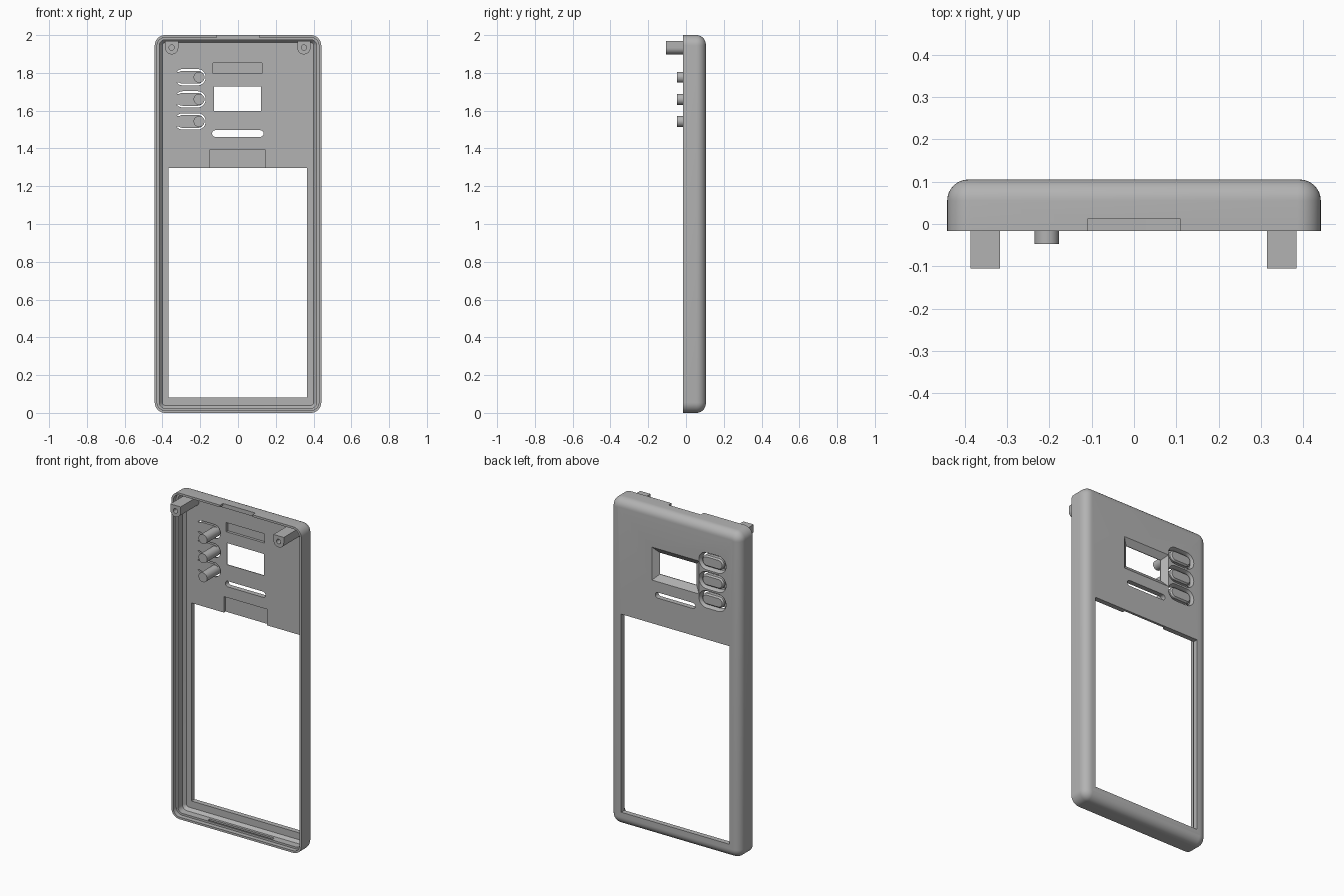
import bpy, bmesh, math

if "Cube" in bpy.data.objects:
    bpy.data.objects.remove(bpy.data.objects["Cube"], do_unlink=True)

# Single grey plastic
GREY = (0.45, 0.45, 0.45, 1)
plastic = bpy.data.materials.new("grey plastic")
plastic.use_nodes = True
plastic.diffuse_color = GREY
plastic.node_tree.nodes["Principled BSDF"].inputs["Base Color"].default_value = GREY

BACK, FLOOR, RIM = 0.105, 0.074, -0.016   # y levels of the shell
HALF_W, HEIGHT = 0.441, 2.0


def rounded(cx, cz, w, h, r, y, steps=8):
    """Ring of points: a rounded rectangle facing y."""
    ring = []
    for sx, sz, start in ((1, 1, 0), (-1, 1, 90), (-1, -1, 180), (1, -1, 270)):
        for i in range(steps + 1):
            a = math.radians(start + 90 * i / steps)
            ring.append((cx + sx * (w / 2 - r) + r * math.cos(a), y,
                         cz + sz * (h / 2 - r) + r * math.sin(a)))
    return ring


def rect(x0, x1, z0, z1, y):
    return [(x0, y, z0), (x1, y, z0), (x1, y, z1), (x0, y, z1)]


def loft(name, rings):
    """Closed solid through rings of equal length."""
    bm = bmesh.new()
    loops = [[bm.verts.new(p) for p in ring] for ring in rings]
    n = len(loops[0])
    for a, b in zip(loops, loops[1:]):
        for i in range(n):
            j = (i + 1) % n
            bm.faces.new((a[i], a[j], b[j], b[i]))
    bm.faces.new(loops[0])
    bm.faces.new(loops[-1])
    bmesh.ops.recalc_face_normals(bm, faces=bm.faces)
    mesh = bpy.data.meshes.new(name)
    bm.to_mesh(mesh)
    bm.free()
    mesh.materials.append(plastic)
    obj = bpy.data.objects.new(name, mesh)
    bpy.context.collection.objects.link(obj)
    return obj


def activate(obj):
    bpy.ops.object.select_all(action='DESELECT')
    obj.select_set(True)
    bpy.context.view_layer.objects.active = obj


def cut(obj, rings):
    """Subtract a lofted solid and discard the cutter."""
    cutter = loft("cutter", rings)
    cutter.hide_render = True
    mod = obj.modifiers.new("cut", 'BOOLEAN')
    mod.object, mod.operation, mod.solver = cutter, 'DIFFERENCE', 'EXACT'
    activate(obj)
    bpy.ops.object.modifier_apply(modifier=mod.name)
    bpy.data.objects.remove(cutter, do_unlink=True)


def smooth(obj):
    activate(obj)
    bpy.ops.object.shade_smooth_by_angle(angle=math.radians(30))


# Shell: outer fillet, side wall, stepped rim, inner floor
def shell_ring(inset, y):
    return rounded(0, HEIGHT / 2, 2 * (HALF_W - inset), HEIGHT - 2 * inset,
                   max(0.055 - inset, 0.005), y)


FILLET = 0.05
profile = []
for i in range(9):
    a = math.radians(90 * i / 8)
    profile.append((FILLET * (1 - math.sin(a)), BACK - FILLET * (1 - math.cos(a))))
profile += [(0, RIM), (0.013, RIM), (0.013, 0.012), (0.025, 0.012),
            (0.025, 0.055), (0.04, FLOOR)]
shell = loft("case_shell", [shell_ring(i, y) for i, y in profile])

# Large lower opening and the recess above it
THROUGH = (FLOOR - 0.02, BACK + 0.02)
cut(shell, [rect(-0.369, 0.366, 0.082, 1.297, y) for y in THROUGH])
cut(shell, [rect(-0.148, 0.144, 1.25, 1.395, y) for y in (0.05, 0.09)])

# Shallow pocket near the top
cut(shell, [rect(-0.132, 0.128, 1.797, 1.853, y) for y in (0.05, 0.09)])

# Small display window, flared toward the back
cut(shell, [rect(-0.127 - f, 0.123 + f, 1.597 - f, 1.729 + f, y)
            for f, y in ((0, 0.05), (0, FLOOR + 0.004), (0.035, BACK), (0.035, BACK + 0.02))])

# Rounded slit
cut(shell, [rounded(-0.001, 1.479, 0.272, 0.035, 0.017, y) for y in THROUGH])

# Notch in the top rim and groove inside the bottom wall
cut(shell, [rect(-0.11, 0.11, 1.986, 2.05, y) for y in (-0.05, 0.012)])
cut(shell, [rect(-0.22, 0.22, 0.012, 0.04, y) for y in (0.022, 0.04)])

# Push buttons: flared hole, capsule key, hinge tab and peg
for number, z in enumerate((1.777, 1.660, 1.543), 1):
    x, w, h = -0.253, 0.164, 0.086
    cut(shell, [rounded(x, z, w + f, h + f, (h + f) / 2 - 0.001, y)
                for f, y in ((0, 0.05), (0, 0.085), (0.02, BACK), (0.02, BACK + 0.02))])
    key = loft(f"button_{number}",
               [rounded(x, z, w - g, h - g, (h - g) / 2 - 0.001, y)
                for g, y in ((0.034, BACK), (0.018, 0.096), (0.018, FLOOR))])
    loft(f"button_hinge_{number}",
         [rect(-0.345, -0.31, z - 0.028, z + 0.028, y) for y in (FLOOR, 0.084)])
    peg = loft(f"button_peg_{number}",
               [rounded(-0.206, z, 0.058, 0.058, 0.0289, y) for y in (-0.047, 0.08)])
    smooth(key)
    smooth(peg)

# Screw posts with rounded undersides and blind holes
for side, x in (("left", 0.349), ("right", -0.351)):
    def post_ring(y, r=0.035, z=1.933):
        arc = [math.radians(180 + 180 * i / 16) for i in range(17)]
        return ([(x + r * math.cos(a), y, z + r * math.sin(a)) for a in arc]
                + [(x + r, y, 1.968), (x - r, y, 1.968)])
    post = loft(f"{side}_screw_post", [post_ring(-0.105), post_ring(0.08)])
    cut(post, [rounded(x, 1.934, 0.028, 0.028, 0.0139, y) for y in (-0.15, -0.03)])
    smooth(post)

smooth(shell)
